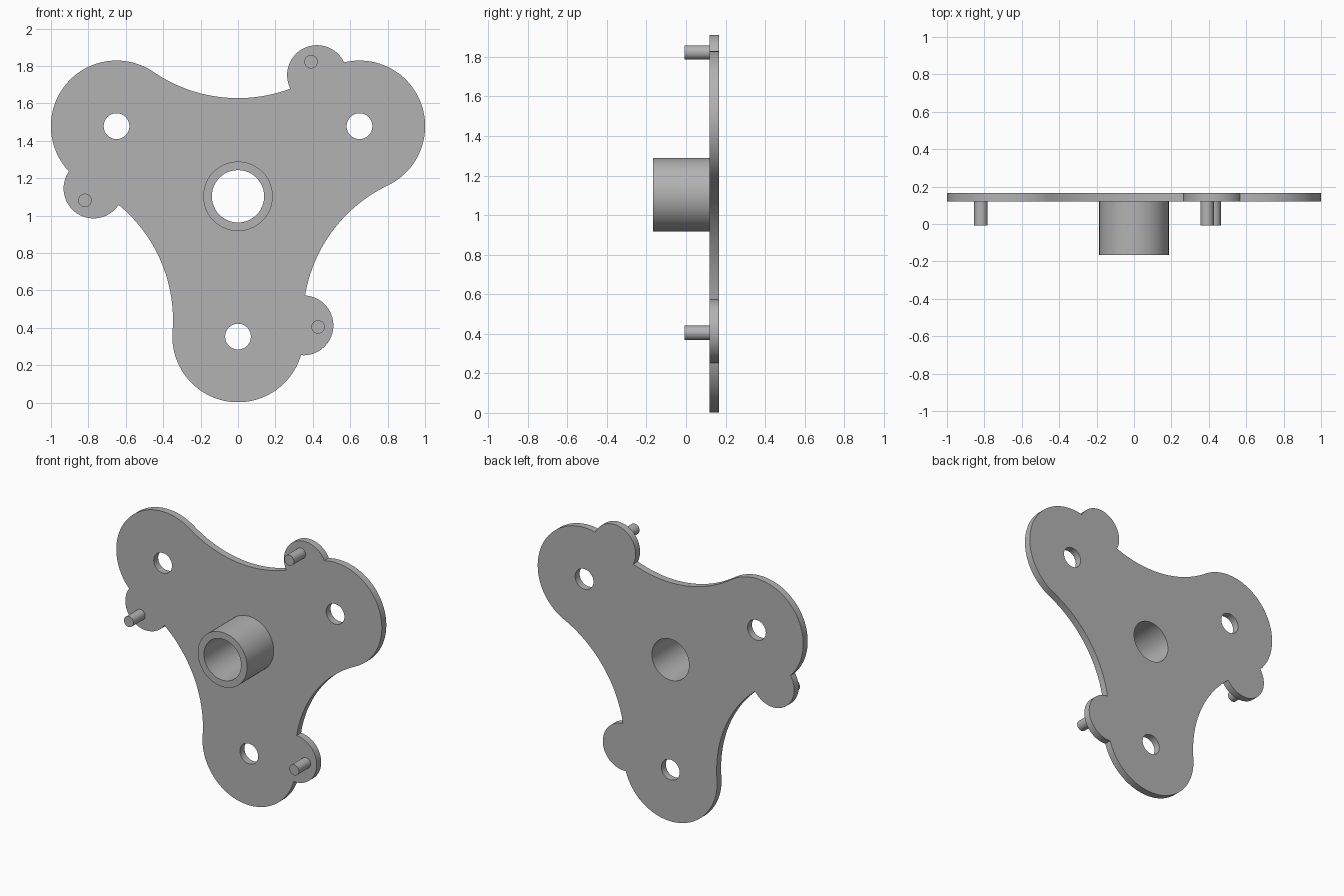
import bpy, bmesh, math
from mathutils import Vector, Matrix

cube = bpy.data.objects.get("Cube")
if cube:
    bpy.data.objects.remove(cube, do_unlink=True)

grey = bpy.data.materials.new("plain_grey")
grey.use_nodes = True
grey.diffuse_color = (0.45, 0.45, 0.45, 1)
grey.node_tree.nodes["Principled BSDF"].inputs["Base Color"].default_value = grey.diffuse_color

# Main dimensions
HUB_Z = 1.103
FRONT, BACK = 0.119, 0.167
ARM, LOBE_R = 0.75, 0.351
EAR_R, VALLEY = 0.16, 0.525
lobe = Vector((0, -ARM))
ear = Vector((0.35, -0.69))
pin = Vector((0.428, -0.698))


def turn(p, i):
    return Matrix.Rotation(i * math.tau / 3, 2) @ p


def angle(v):
    return math.atan2(v.y, v.x)


def arc(c, r, a, b, n):
    return [c + r * Vector((math.cos(a + (b - a) * i / n), math.sin(a + (b - a) * i / n)))
            for i in range(n + 1)]


def circle(c, r, n=48):
    return arc(c, r, 0, math.tau, n)[:-1]


def crossings(c1, r1, c2, r2):
    d = c2 - c1
    a = (r1 ** 2 - r2 ** 2 + d.length_squared) / (2 * d.length)
    h = math.sqrt(r1 ** 2 - a ** 2)
    u = d.normalized()
    return [c1 + a * u + s * h * Vector((-u.y, u.x)) for s in (1, -1)]


def prism(name, loops, y0, y1):
    """Fill nested outlines in the upright plane and extrude them in depth."""
    bm = bmesh.new()
    for loop in loops:
        vs = [bm.verts.new((p.x, y0, p.y + HUB_Z)) for p in loop]
        for i, v in enumerate(vs):
            bm.edges.new((vs[i - 1], v))
    bmesh.ops.triangle_fill(bm, use_beauty=True, edges=bm.edges[:], normal=(0, -1, 0))
    new = bmesh.ops.extrude_face_region(bm, geom=bm.faces[:])["geom"]
    bmesh.ops.translate(bm, vec=(0, y1 - y0, 0),
                        verts=[g for g in new if isinstance(g, bmesh.types.BMVert)])
    bmesh.ops.recalc_face_normals(bm, faces=bm.faces[:])
    mesh = bpy.data.meshes.new(name)
    bm.to_mesh(mesh)
    bm.free()
    mesh.materials.append(grey)
    obj = bpy.data.objects.new(name, mesh)
    bpy.context.collection.objects.link(obj)
    bpy.ops.object.select_all(action='DESELECT')
    obj.select_set(True)
    bpy.context.view_layer.objects.active = obj
    bpy.ops.object.shade_smooth_by_angle(angle=math.radians(30))
    return obj


# Concave arc tangent to neighbouring lobes, on the axis between them
half = ARM / 2
waist_r = (ARM ** 2 * 0.75 + (VALLEY - half) ** 2 - LOBE_R ** 2) / (2 * (LOBE_R - VALLEY + half))
axis = Vector((math.cos(-math.pi / 6), math.sin(-math.pi / 6)))
waist = axis * (VALLEY + waist_r)
tangent = angle(waist - lobe)
next_lobe = turn(lobe, 1)

# One third of the outline: lobe, ear, waist
p1 = min(crossings(lobe, LOBE_R, ear, EAR_R), key=lambda p: p.y)
p2 = max(crossings(waist, waist_r, ear, EAR_R), key=lambda p: p.y)
a_end = angle(p1 - lobe)
third = arc(lobe, LOBE_R, math.pi - tangent - math.tau, a_end, 48)
third += arc(ear, EAR_R, angle(p1 - ear), angle(p2 - ear), 28)[1:]
a0 = angle(p2 - waist) % math.tau
a1 = angle(next_lobe - waist) % math.tau
third += arc(waist, waist_r, a0, a1, 32)[1:-1]
outline = [turn(p, i) for i in range(3) for p in third]

# Plate with centre bore and lobe holes
centre = Vector((0, 0))
holes = [circle(turn(lobe, i), 0.069, 32) for i in range(3)]
prism("plate", [outline, circle(centre, 0.14)] + holes, FRONT, BACK)

# Tubular hub and the three ear pins
prism("hub", [circle(centre, 0.186), circle(centre, 0.14)], -0.167, FRONT)
for i in range(3):
    prism(f"pin_{i + 1}", [circle(turn(pin, i), 0.036, 24)], -0.007, FRONT)
